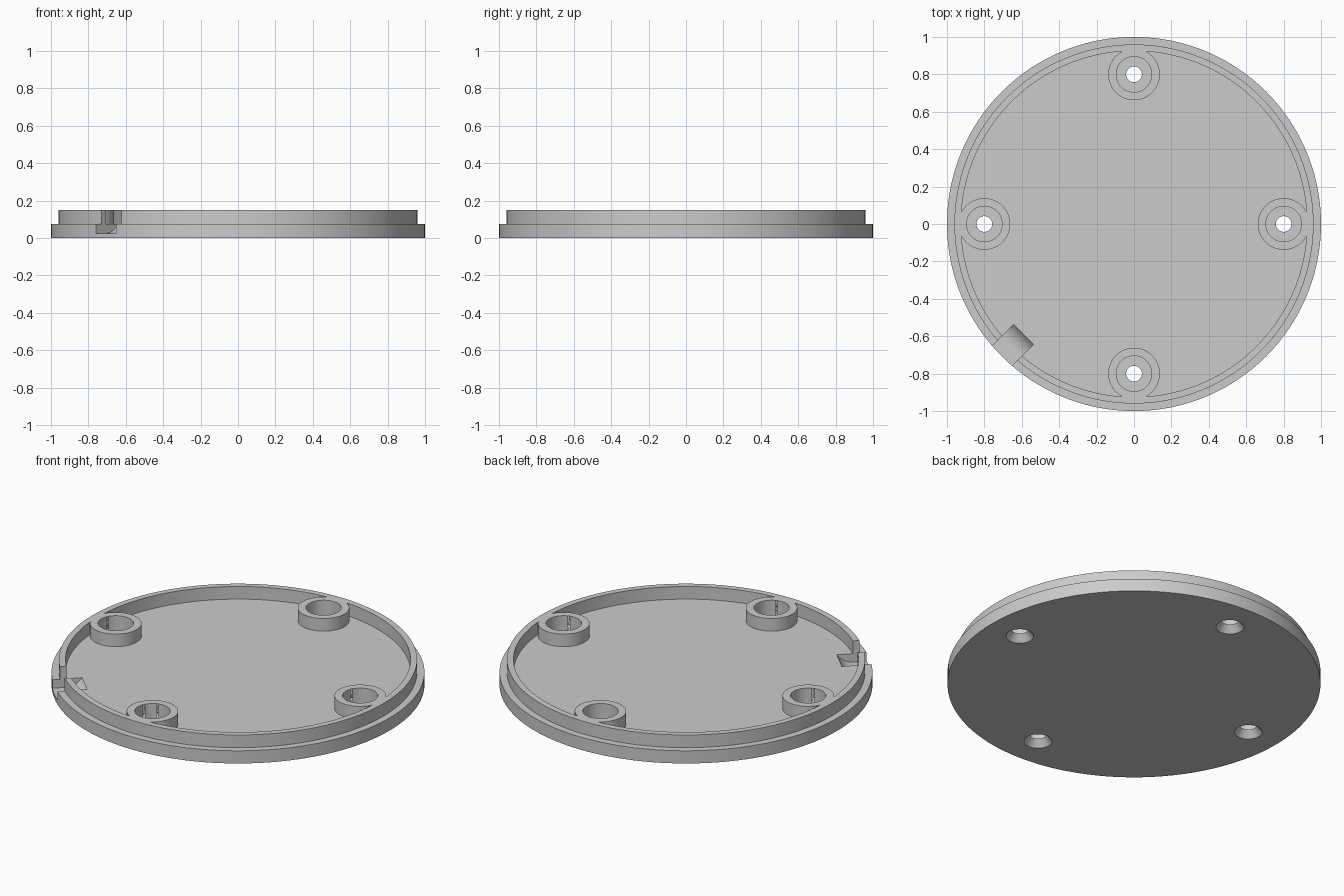
import bpy, bmesh
from math import sin, cos, pi, radians, asin
from mathutils import Matrix, Vector

cube = bpy.data.objects.get("Cube")
if cube:
    bpy.data.objects.remove(cube, do_unlink=True)

grey = bpy.data.materials.new("plain grey")
grey.use_nodes = True
colour = (0.6, 0.6, 0.6, 1)
grey.diffuse_color = colour
grey.node_tree.nodes["Principled BSDF"].inputs["Base Color"].default_value = colour

FLOOR, TOP, INNER, BOSS_AT = 0.075, 0.15, 0.925, 0.8


def finish(name, bm):
    bmesh.ops.recalc_face_normals(bm, faces=bm.faces)
    mesh = bpy.data.meshes.new(name)
    bm.to_mesh(mesh)
    bm.free()
    obj = bpy.data.objects.new(name, mesh)
    mesh.materials.append(grey)
    bpy.context.collection.objects.link(obj)
    return obj


def lathe(name, profile, steps, centre=(0, 0)):
    """Turn a closed (radius, z) profile about a vertical axis."""
    bm = bmesh.new()
    verts = [bm.verts.new((r, 0, z)) for r, z in profile]
    edges = [bm.edges.new(pair) for pair in zip(verts, verts[1:])]
    bmesh.ops.spin(bm, geom=verts + edges, cent=(0, 0, 0), axis=(0, 0, 1),
                   angle=2 * pi, steps=steps, use_merge=True)
    bmesh.ops.remove_doubles(bm, verts=bm.verts, dist=1e-5)
    bmesh.ops.translate(bm, verts=bm.verts, vec=(*centre, 0))
    return finish(name, bm)


def combine(target, tool, operation):
    mod = target.modifiers.new(tool.name, "BOOLEAN")
    mod.operation, mod.solver, mod.object = operation, "EXACT", tool
    bpy.context.view_layer.objects.active = target
    bpy.ops.object.modifier_apply(modifier=mod.name)
    bpy.data.objects.remove(tool, do_unlink=True)


# Base plate with a stepped flange and a raised rim
cover = lathe("round_cover", [
    (0, 0), (1, 0), (1, FLOOR), (0.96, FLOOR), (0.96, TOP),
    (INNER, TOP), (INNER, FLOOR), (0, FLOOR)], 160)

# Four screw bosses, counterbored from above and countersunk from below
centres = [(BOSS_AT * cos(k * pi / 2), BOSS_AT * sin(k * pi / 2)) for k in range(4)]
for c in centres:
    combine(cover, lathe("screw_boss", [(0, 0.05), (0.138, 0.05), (0.138, TOP), (0, TOP)], 64, c), "UNION")
for c in centres:
    combine(cover, lathe("screw_hole", [
        (0, -0.02), (0.0915, -0.02), (0.042, 0.04), (0.095, 0.04),
        (0.095, 0.2), (0, 0.2)], 48, c), "DIFFERENCE")

# Cable slot through the rim, with a curved ramp up to the floor
slot_z, bend = 0.025, 0.106
sweep = asin(0.09 / bend)
outline = [(1.1, 0.2), (1.1, slot_z)]
for i in range(13):
    a = sweep * i / 12
    outline.append((INNER - bend * sin(a), slot_z + bend * (1 - cos(a))))
outline.append((outline[-1][0], 0.2))
bm = bmesh.new()
face = bm.faces.new([bm.verts.new((r, -0.075, z)) for r, z in outline])
side = bmesh.ops.extrude_face_region(bm, geom=[face])["geom"]
bmesh.ops.translate(bm, verts=[v for v in side if isinstance(v, bmesh.types.BMVert)],
                    vec=Vector((0, 0.15, 0)))
bmesh.ops.rotate(bm, verts=bm.verts, cent=(0, 0, 0), matrix=Matrix.Rotation(radians(225), 3, "Z"))
combine(cover, finish("cable_slot", bm), "DIFFERENCE")

# Smooth round walls with crisp edges
bpy.ops.object.select_all(action="DESELECT")
cover.select_set(True)
bpy.context.view_layer.objects.active = cover
bpy.ops.object.shade_smooth_by_angle(angle=radians(30))
